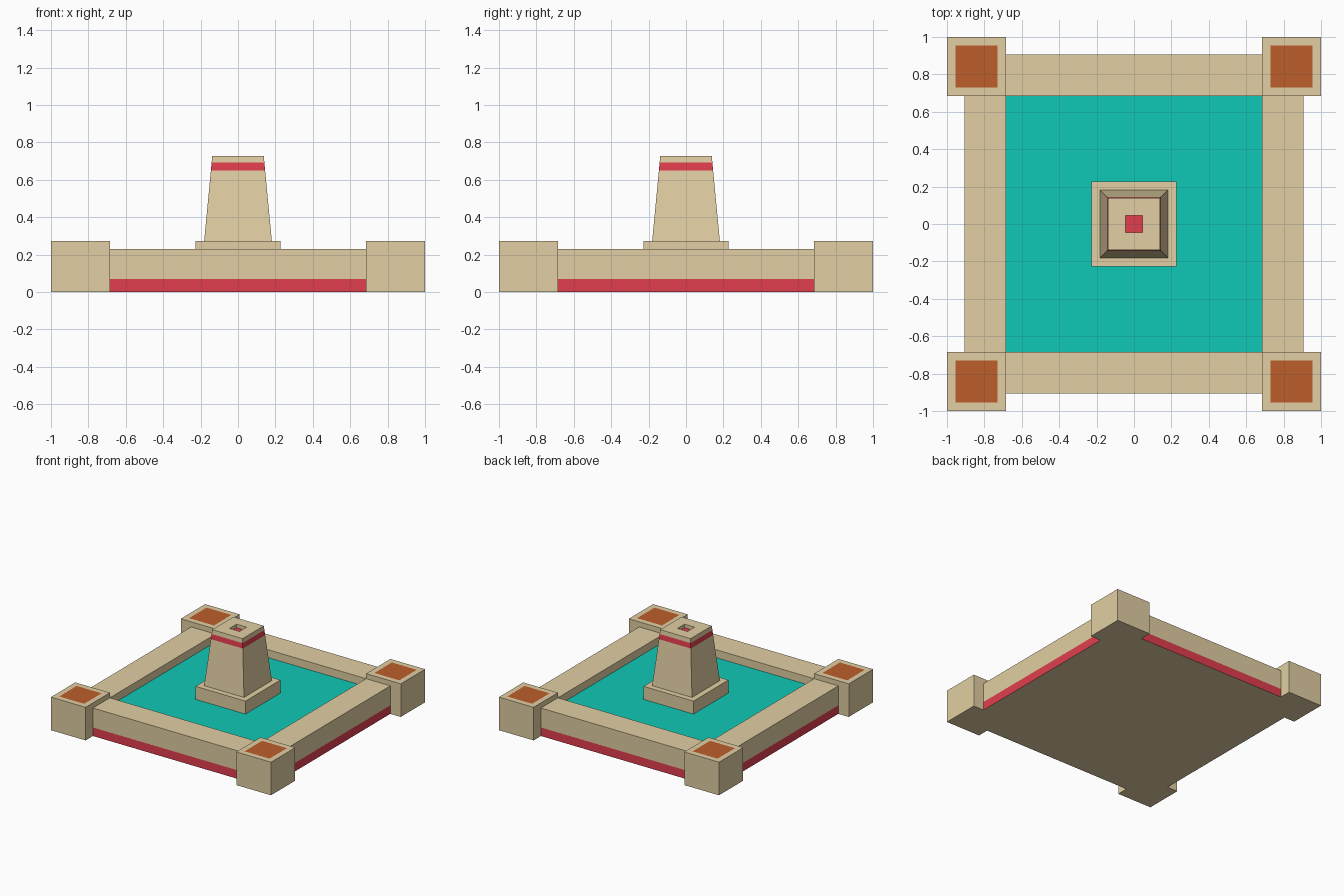
import bpy, bmesh

if "Cube" in bpy.data.objects:
    bpy.data.objects.remove(bpy.data.objects["Cube"])


def material(name, r, g, b):
    lin = [((c / 255 + 0.055) / 1.055) ** 2.4 for c in (r, g, b)]
    m = bpy.data.materials.new(name)
    m.diffuse_color = (*lin, 1)
    m.use_nodes = True
    m.node_tree.nodes["Principled BSDF"].inputs["Base Color"].default_value = m.diffuse_color
    return m


SAND = material("sandstone", 226, 207, 163)
RED = material("red_paint", 225, 62, 78)
TEAL = material("water_teal", 15, 200, 182)
CLAY = material("orange_clay", 190, 95, 43)


def loft(name, cx, cy, levels, cap=SAND, bottom=True):
    """Stack rectangular rings (half_x, half_y, z, material of the strip below)."""
    bm = bmesh.new()
    mats = [SAND, RED, TEAL, CLAY]
    rings = [[bm.verts.new((cx + sx * hx, cy + sy * hy, z))
              for sx, sy in ((-1, -1), (1, -1), (1, 1), (-1, 1))]
             for hx, hy, z, _ in levels]
    for low, high, level in zip(rings, rings[1:], levels[1:]):
        for i in range(4):
            j = (i + 1) % 4
            f = bm.faces.new((low[i], low[j], high[j], high[i]))
            f.material_index = mats.index(level[3])
    bm.faces.new(rings[-1]).material_index = mats.index(cap)
    if bottom:
        bm.faces.new(rings[0][::-1])
    mesh = bpy.data.meshes.new(name)
    bm.to_mesh(mesh)
    bm.free()
    for m in mats:
        mesh.materials.append(m)
    obj = bpy.data.objects.new(name, mesh)
    bpy.context.collection.objects.link(obj)
    return obj


INNER, OUTER, WATER = 0.685, 0.905, 0.165

# Corner blocks with orange tops
c, h = (1 + INNER) / 2, (1 - INNER) / 2
for fb, sy in (("front", -1), ("back", 1)):
    for lr, sx in (("left", -1), ("right", 1)):
        loft(f"corner_block_{fb}_{lr}", sx * c, sy * c,
             [(h, h, 0, SAND), (h, h, 0.272, SAND), (0.113, 0.113, 0.272, SAND)], CLAY)

# Low walls with a red painted base
c, h = (OUTER + INNER) / 2, (OUTER - INNER) / 2
for name, x, y in (("front", 0, -1), ("back", 0, 1), ("left", -1, 0), ("right", 1, 0)):
    hx, hy = (INNER, h) if y else (h, INNER)
    loft(f"wall_{name}", x * c, y * c,
         [(hx, hy, 0, SAND), (hx, hy, 0.07, RED), (hx, hy, 0.23, SAND)])

# Basin floor and water surface
loft("basin_floor", 0, 0, [(INNER, INNER, 0, SAND)], bottom=False).scale.z = 1
loft("water", 0, 0, [(INNER, INNER, WATER, TEAL)], TEAL, bottom=False)

# Pedestal, then tapered pillar with red band and recessed spout
loft("pedestal", 0, 0, [(0.227, 0.227, WATER, SAND), (0.227, 0.227, 0.272, SAND)])
loft("pillar", 0, 0, [(s, s, z, m) for s, z, m in (
    (0.181, 0.272, SAND), (0.145, 0.65, SAND), (0.141, 0.692, RED),
    (0.138, 0.727, SAND), (0.046, 0.727, SAND), (0.046, 0.697, SAND))], RED)
